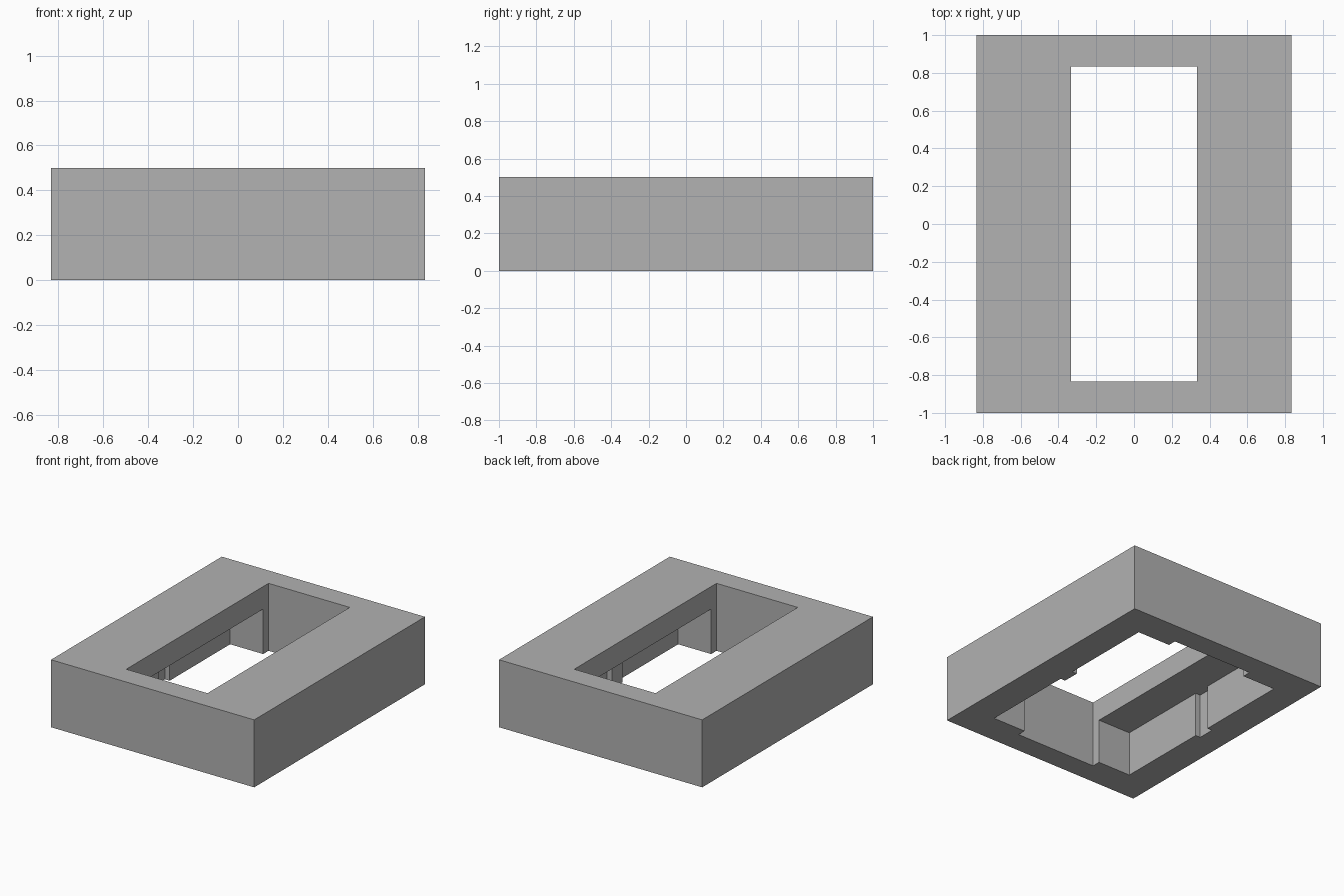
import bpy
import bmesh

cube = bpy.data.objects.get("Cube")
if cube:
    bpy.data.objects.remove(cube, do_unlink=True)

HALF_X, HALF_Y, HEIGHT = 0.833, 1.0, 0.5
OPEN_X, OPEN_Y = 0.333, 0.833          # through opening
POCKET_X, POCKET_Y = 0.604, 0.77       # hollow underside
ROOF_Z = 0.333
KEY_HALF, KEY_DEPTH = 0.0625, 0.04     # rib and matching groove

grey = bpy.data.materials.new("mid grey")
grey.use_nodes = True
colour = (0.445, 0.445, 0.445, 1)
grey.diffuse_color = colour
grey.node_tree.nodes["Principled BSDF"].inputs["Base Color"].default_value = colour


def prism(name, outline, z0, z1):
    """Extrude a flat outline upwards into a solid."""
    bm = bmesh.new()
    face = bm.faces.new([bm.verts.new((x, y, z0)) for x, y in outline])
    top = bmesh.ops.extrude_face_region(bm, geom=[face])["geom"]
    verts = [v for v in top if isinstance(v, bmesh.types.BMVert)]
    bmesh.ops.translate(bm, verts=verts, vec=(0, 0, z1 - z0))
    bmesh.ops.recalc_face_normals(bm, faces=bm.faces)
    mesh = bpy.data.meshes.new(name)
    bm.to_mesh(mesh)
    bm.free()
    mesh.materials.append(grey)
    obj = bpy.data.objects.new(name, mesh)
    bpy.context.scene.collection.objects.link(obj)
    return obj


def rect(x, y):
    return [(-x, -y), (x, -y), (x, y), (-x, y)]


def cut(target, cutter):
    """Subtract the cutter for good, then discard it."""
    cutter.hide_render = True
    mod = target.modifiers.new("cut", "BOOLEAN")
    mod.operation = "DIFFERENCE"
    mod.solver = "EXACT"
    mod.object = cutter
    bpy.context.view_layer.objects.active = target
    bpy.ops.object.modifier_apply(modifier=mod.name)
    bpy.data.objects.remove(cutter, do_unlink=True)


# Pocket outline: a rib stands out of the +x wall, a groove sinks into the -x wall
def key(x, direction):
    inner = x - KEY_DEPTH
    return [(x, -KEY_HALF * direction), (inner, -KEY_HALF * direction),
            (inner, KEY_HALF * direction), (x, KEY_HALF * direction)]


corners = rect(POCKET_X, POCKET_Y)
pocket = corners[:2] + key(POCKET_X, 1) + corners[2:] + key(-POCKET_X, -1)

# Frame block with a hollow underside and an opening through the top
frame = prism("frame_block", rect(HALF_X, HALF_Y), 0, HEIGHT)
cut(frame, prism("pocket_cutter", pocket, -0.1, ROOF_Z))
cut(frame, prism("opening_cutter", rect(OPEN_X, OPEN_Y), -0.2, HEIGHT + 0.1))
